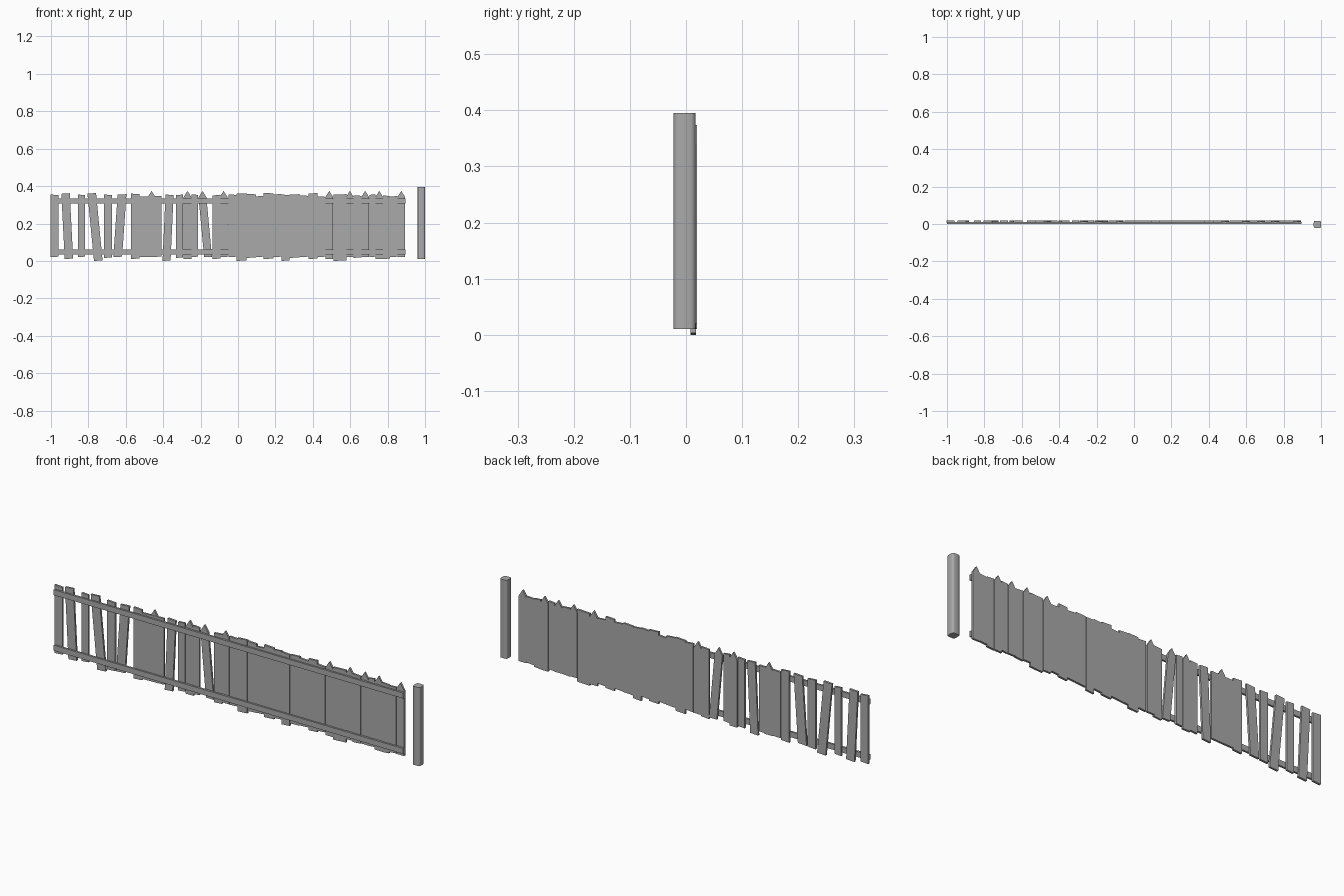
import bpy
import bmesh
from mathutils import Vector

if "Cube" in bpy.data.objects:
    bpy.data.objects.remove(bpy.data.objects["Cube"], do_unlink=True)

# One weathered grey for the whole fence
grey = bpy.data.materials.new("weathered_grey")
grey.use_nodes = True
colour = (0.4, 0.4, 0.4, 1)
grey.diffuse_color = colour
grey.node_tree.nodes["Principled BSDF"].inputs["Base Color"].default_value = colour


def extrude_profile(name, profile, front, back):
    """Turn an outline of (x, z) points into a board between two depths."""
    bm = bmesh.new()
    face = bm.faces.new([bm.verts.new((x, front, z)) for x, z in profile])
    result = bmesh.ops.extrude_face_region(bm, geom=[face])
    moved = [v for v in result["geom"] if isinstance(v, bmesh.types.BMVert)]
    bmesh.ops.translate(bm, verts=moved, vec=Vector((0, back - front, 0)))
    bmesh.ops.recalc_face_normals(bm, faces=bm.faces)
    mesh = bpy.data.meshes.new(name)
    bm.to_mesh(mesh)
    bm.free()
    mesh.materials.append(grey)
    obj = bpy.data.objects.new(name, mesh)
    bpy.context.collection.objects.link(obj)
    return obj


def box(name, left, right, bottom, top, front, back):
    outline = [(left, bottom), (right, bottom), (right, top), (left, top)]
    return extrude_profile(name, outline, front, back)


def plank(name, centre, width, bottom, top, lean=0, pointed=False, tilt=0):
    """Upright board; lean shifts its foot, tilt makes the sawn ends uneven."""
    half = width / 2
    foot = centre + lean
    outline = [(foot - half, bottom), (foot + half, bottom + abs(tilt))]
    if pointed:
        shoulder = top - 0.033
        outline += [(centre + half, shoulder), (centre, top), (centre - half, shoulder)]
        front = 0.01
    else:
        outline += [(centre + half, top), (centre - half, top - tilt)]
        front = 0.008
    return extrude_profile(name, outline, front, front + 0.01)


# Flat-topped planks: centre, width, top
flat_planks = [
    (-.98, .043, .352), (-.922, .045, .362), (-.836, .037, .352),
    (-.782, .046, .363), (-.694, .043, .352), (-.62, .047, .357),
    (-.55, .045, .357), (-.467, .118, .347), (-.366, .043, .352),
    (-.312, .037, .355), (-.232, .034, .353), (-.115, .043, .353),
    (-.03, .043, .353), (.018, .053, .362), (.07, .05, .356),
    (.115, .043, .348), (.163, .053, .361), (.21, .043, .358),
    (.253, .043, .352), (.302, .053, .357), (.352, .048, .348),
    (.4, .048, .363), (.445, .043, .343), (.545, .069, .357),
    (.638, .043, .348), (.718, .032, .356), (.795, .037, .347),
    (.833, .04, .347),
]
# Crooked planks, by position along the fence
leans = {1: .018, 3: .035, 5: -.023, 8: -.016}
feet = [.02, .01, .02, 0, .016]
for i, (centre, width, top) in enumerate(flat_planks):
    tilt = .003 if i % 2 else -.003
    plank(f"plank_{i + 1}", centre, width, feet[i % len(feet)], top,
          leans.get(i, 0), tilt=tilt)

# Pointed pickets
pickets = [-.462, -.27, -.19, -.077, .488, .598, .68, .755, .873]
for i, centre in enumerate(pickets):
    plank(f"picket_{i + 1}", centre, .042, feet[i % 3], .374,
          .03 if i == 2 else 0, pointed=True)

# Two long rails along the front of the planks
for name, bottom in (("lower_rail", .035), ("upper_rail", .307)):
    box(name, -1, .895, bottom, bottom + .027, 0, .01)

# Separate end post with softened long edges
post = box("end_post", .961, 1, .01, .395, -.022, .017)
bm = bmesh.new()
bm.from_mesh(post.data)
uprights = [e for e in bm.edges
            if abs(e.verts[0].co.z - e.verts[1].co.z) > .1]
bmesh.ops.bevel(bm, geom=uprights, offset=.008, segments=2,
                profile=.5, affect='EDGES')
bm.to_mesh(post.data)
bm.free()
bpy.ops.object.select_all(action='DESELECT')
post.select_set(True)
bpy.context.view_layer.objects.active = post
bpy.ops.object.shade_smooth_by_angle(angle=.9)
